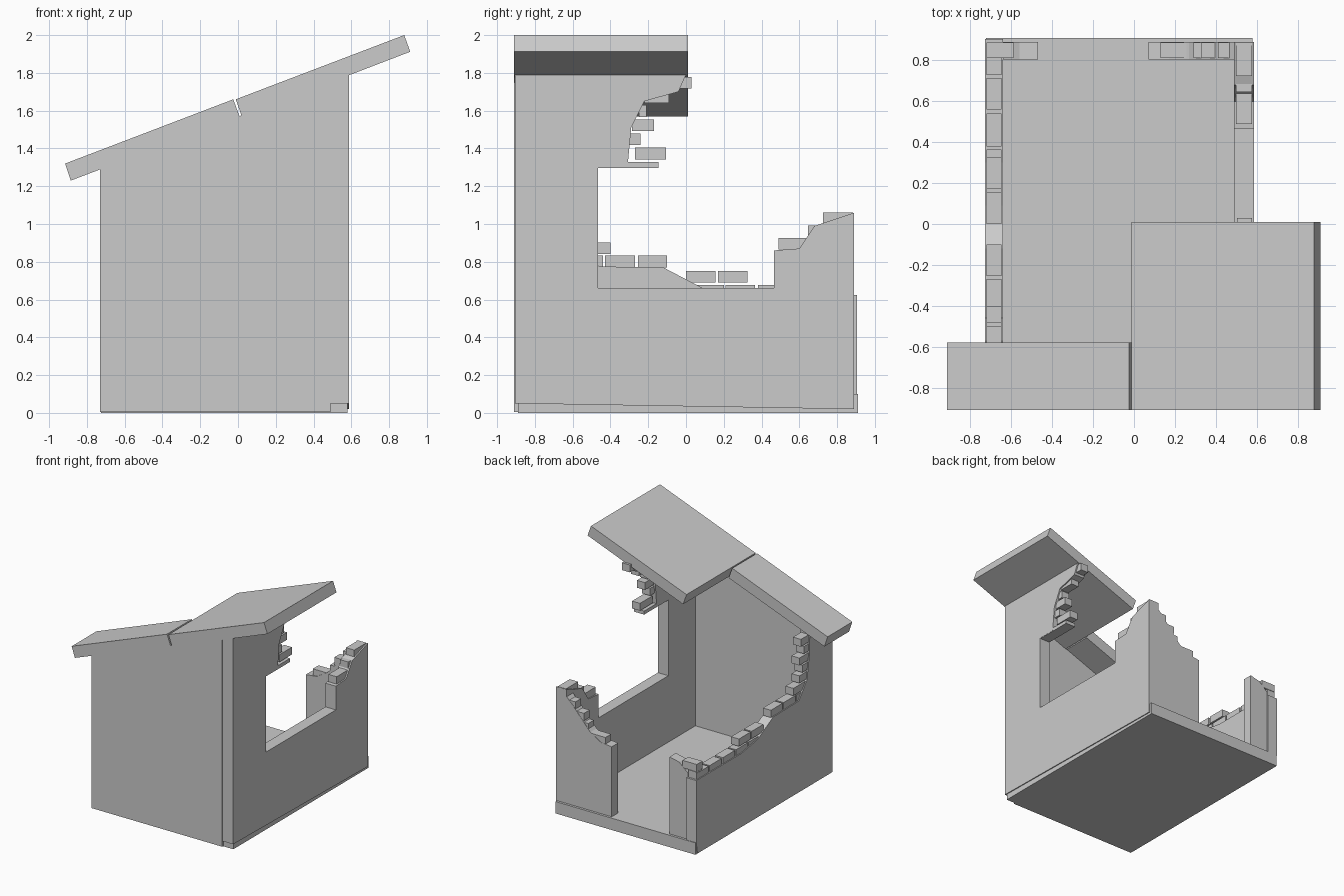
import bpy, bmesh
from mathutils import Vector


def prism(name, pts, axis, a, b):
    """Extrude a 2D profile: axis 'x' uses (y, z) points, axis 'y' uses (x, z)."""
    place = (lambda p, d: (d, p[0], p[1])) if axis == 'x' else (lambda p, d: (p[0], d, p[1]))
    bm = bmesh.new()
    face = bm.faces.new([bm.verts.new(place(p, a)) for p in pts])
    ext = bmesh.ops.extrude_face_region(bm, geom=[face])
    verts = [g for g in ext['geom'] if isinstance(g, bmesh.types.BMVert)]
    bmesh.ops.translate(bm, verts=verts,
                        vec=Vector((b - a, 0, 0) if axis == 'x' else (0, b - a, 0)))
    bmesh.ops.recalc_face_normals(bm, faces=bm.faces)
    mesh = bpy.data.meshes.new(name)
    bm.to_mesh(mesh)
    bm.free()
    obj = bpy.data.objects.new(name, mesh)
    bpy.context.collection.objects.link(obj)
    return obj


def bricks(name, rows, axis, a, b, h=0.062):
    """Loose bricks, each given as (start, end, base height) along a wall."""
    for i, (s, e, z) in enumerate(rows):
        prism(f"{name}_{i}", [(s, z), (e, z), (e, z + h), (s, z + h)], axis, a, b)


# Floor slab
prism("floor", [(-0.89, 0), (0.91, 0), (0.91, 0.1), (-0.89, 0.1)], 'x', -0.725, 0.58)

# Intact front wall with sloped top
prism("front_wall", [(-0.73, 0.005), (0.49, 0.005), (0.49, 1.755), (-0.73, 1.29)],
      'y', -0.91, -0.825)

# Right wall with window opening and broken rear half
prism("right_wall", [
    (-0.905, 0.05), (-0.905, 1.79), (0.0, 1.79), (-0.04, 1.70), (-0.22, 1.65),
    (-0.29, 1.51), (-0.31, 1.30), (-0.465, 1.30), (-0.465, 0.66), (0.465, 0.66),
    (0.465, 0.86), (0.60, 0.87), (0.68, 0.99), (0.89, 1.06), (0.89, 0.02)],
    'x', 0.49, 0.588)

# Left wall with broken top
prism("left_wall", [
    (-0.825, 0.01), (-0.825, 1.32), (-0.61, 1.32), (-0.60, 1.10), (-0.57, 0.91),
    (-0.46, 0.775), (-0.12, 0.77), (0.09, 0.66), (0.3, 0.625), (0.905, 0.625),
    (0.905, 0.1), (0.89, 0.01)], 'x', -0.73, -0.64)

# Back wall remnants on both sides of the doorway
prism("back_wall_right", [
    (0.07, 0.08), (0.49, 0.08), (0.49, 1.0), (0.43, 0.94), (0.36, 0.86),
    (0.27, 0.76), (0.17, 0.70), (0.07, 0.69)], 'y', 0.805, 0.89)
prism("back_wall_left", [
    (-0.64, 0.08), (-0.47, 0.08), (-0.47, 0.75), (-0.56, 0.73), (-0.64, 0.66)],
    'y', 0.805, 0.89)

# Two roof slabs
prism("roof_left", [(-0.915, 1.32), (-0.885, 1.23), (0.008, 1.57), (-0.025, 1.66)],
      'y', -0.91, -0.58)
prism("roof_right", [(-0.012, 1.66), (0.02, 1.57), (0.912, 1.912), (0.88, 2.0)],
      'y', -0.91, 0.01)

# Exposed bricks along the breaks
bricks("left_brick", [
    (0.05, 0.2, 0.615), (0.21, 0.365, 0.615), (0.38, 0.54, 0.615),
    (0.56, 0.715, 0.615), (0.73, 0.885, 0.615),
    (0.0, 0.155, 0.69), (0.17, 0.325, 0.69),
    (-0.43, -0.27, 0.77), (-0.255, -0.10, 0.77), (-0.56, -0.44, 0.77),
    (-0.56, -0.40, 0.84), (-0.62, -0.48, 0.915), (-0.64, -0.52, 0.99),
    (-0.64, -0.48, 1.065), (-0.65, -0.54, 1.14), (-0.65, -0.50, 1.215)],
    'x', -0.722, -0.648)
bricks("right_upper_brick", [
    (-0.27, -0.105, 1.342), (-0.30, -0.24, 1.417), (-0.285, -0.17, 1.492),
    (-0.25, -0.21, 1.567), (-0.22, -0.09, 1.640), (-0.06, 0.03, 1.717)],
    'x', 0.503, 0.577)
bricks("lintel", [(-0.465, -0.145, 1.297)], 'x', 0.492, 0.586, 0.03)
bricks("right_lower_brick", [
    (0.49, 0.645, 0.865), (0.645, 0.80, 0.93), (0.725, 0.885, 1.0)],
    'x', 0.50, 0.577)
bricks("back_right_brick", [
    (0.13, 0.28, 0.69), (0.29, 0.41, 0.765), (0.33, 0.48, 0.84),
    (0.41, 0.5, 0.915)], 'y', 0.812, 0.888)
bricks("back_left_brick", [(-0.722, -0.59, 0.69), (-0.72, -0.645, 0.625)],
       'y', 0.812, 0.888)
